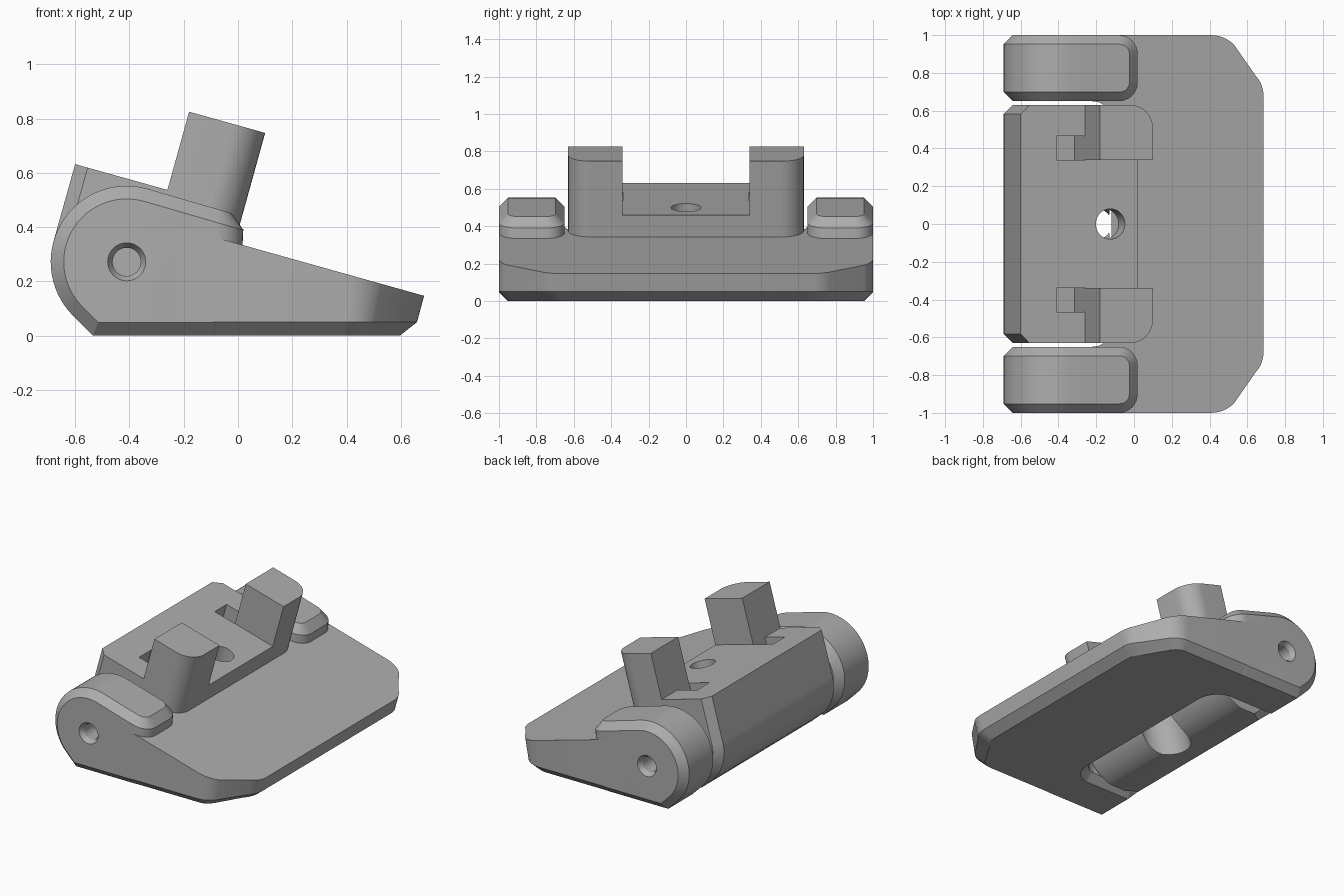
import bpy, bmesh, math
from mathutils import Matrix, Vector

if "Cube" in bpy.data.objects:
    bpy.data.objects.remove(bpy.data.objects["Cube"])

grey = bpy.data.materials.new("plain grey")
grey.diffuse_color = (0.42, 0.42, 0.42, 1)
grey.use_nodes = True
grey.node_tree.nodes["Principled BSDF"].inputs["Base Color"].default_value = grey.diffuse_color
TILT = math.atan(0.28)
PIN = (-0.41, 0.272)          # hinge axis (x, z)
R = 0.28


def to_object(name, bm):
    bmesh.ops.recalc_face_normals(bm, faces=bm.faces[:])
    me = bpy.data.meshes.new(name)
    bm.to_mesh(me)
    bm.free()
    me.materials.append(grey)
    ob = bpy.data.objects.new(name, me)
    bpy.context.collection.objects.link(ob)
    return ob


def arc(cx, cz, r, a0, a1, n):
    return [(cx + r * math.cos(math.radians(a0 + (a1 - a0) * i / n)),
             cz + r * math.sin(math.radians(a0 + (a1 - a0) * i / n))) for i in range(n + 1)]


def prism(profile, y0, y1):
    """Side profile (x, z) extruded along y."""
    bm = bmesh.new()
    f = bm.faces.new([bm.verts.new((x, y0, z)) for x, z in profile])
    g = bmesh.ops.extrude_face_region(bm, geom=[f])
    for v in g["geom"]:
        if isinstance(v, bmesh.types.BMVert):
            v.co.y = y1
    bmesh.ops.recalc_face_normals(bm, faces=bm.faces[:])
    return bm


def loft(rings):
    """Skin equal-length rings of 3D points and cap both ends."""
    bm = bmesh.new()
    rows = [[bm.verts.new(p) for p in r] for r in rings]
    n = len(rows[0])
    for a, b in zip(rows, rows[1:]):
        for i in range(n):
            bm.faces.new((a[i], a[(i + 1) % n], b[(i + 1) % n], b[i]))
    bm.faces.new(rows[0])
    bm.faces.new(rows[-1])
    return bm


def spin(name, steps, matrix):
    """Round cutter from (radius, height) steps."""
    n = 40
    rings = [[matrix @ Vector((r * math.cos(2 * math.pi * i / n),
                               r * math.sin(2 * math.pi * i / n), h))
              for i in range(n)] for r, h in steps]
    return to_object(name, loft(rings))


def tilted_box(name, x, z, y0, y1, back, front, down, up):
    """Box in the tilted block frame, placed at a point on its top."""
    u = (math.cos(TILT), -math.sin(TILT))
    w = (math.sin(TILT), math.cos(TILT))
    pts = [(x + a * u[0] + b * w[0], z + a * u[1] + b * w[1])
           for a, b in ((back, down), (front, down), (front, up), (back, up))]
    return to_object(name, prism(pts, y0, y1))


def cut(ob, cutters):
    for c in cutters:
        m = ob.modifiers.new("cut", "BOOLEAN")
        m.operation, m.solver, m.object = "DIFFERENCE", "EXACT", c
    dg = bpy.context.evaluated_depsgraph_get()
    ob.data = bpy.data.meshes.new_from_object(ob.evaluated_get(dg))
    ob.modifiers.clear()
    for c in cutters:
        bpy.data.objects.remove(c)


def near(v, p):
    return abs(v.co.x - p[0]) < 1e-3 and abs(v.co.z - p[1]) < 1e-3


def bevel(bm, edges, size, segs):
    bmesh.ops.bevel(bm, geom=edges, offset=size, offset_type="OFFSET", segments=segs,
                    profile=0.5, affect="EDGES", clamp_overlap=True)


# screw hole and counterbore follow the tilted block
screw_m = Matrix.Translation((-0.125, 0, 0.5)) @ Matrix.Rotation(TILT, 4, "Y")


def counterbore():
    return spin("counterbore_cutter", [(0.15, -0.8), (0.15, -0.26)], screw_m)


# base plate: plan outline with rounded front corners, chamfered bottom, sloped top
corner = (arc(0.40, 0.83, 0.17, 90, 45, 6) + arc(0.54, 0.68, 0.145, 45, 0, 6))
corner = [(x, y) for x, y in corner]
plan = [(-0.22, 1.0)] + corner
plan = plan + [(x, -y) for x, y in reversed(plan)]


def plate_ring(z, inset):
    out = []
    for x, y in plan:
        lean = max(0, min(1, (x - 0.35) / 0.25))
        nx = x + lean * ((z - 0.145) * 0.27 - inset)
        out.append((nx, y * (1 - inset), z))
    return out


bm = loft([plate_ring(0, 0.05), plate_ring(0.05, 0), plate_ring(0.55, 0)])
res = bmesh.ops.bisect_plane(bm, geom=bm.verts[:] + bm.edges[:] + bm.faces[:],
                             plane_co=(0.685, 0, 0.147), plane_no=(0.28, 0, 1), clear_outer=True)
bmesh.ops.holes_fill(bm, edges=[e for e in bm.edges if e.is_boundary])
base = to_object("base_plate", bm)


# pocket between the ears, flared at the bottom
def pocket_ring(z, o):
    half = arc(-0.22, 0.55, 0.1 + o, 0, 90, 8)
    right = half + [(-0.9, 0.65 + o)]
    return [(x, y, z) for x, y in right] + [(x, -y, z) for x, y in reversed(right)]


pocket = to_object("pocket_cutter", loft([pocket_ring(-0.01, 0.06), pocket_ring(0.05, 0),
                                          pocket_ring(0.9, 0)]))
cut(base, [pocket, counterbore()])

# hinge ears: rounded outline, rounded end, chamfered rim, countersunk pin hole
top_end, bottom_end = (0.022, 0.438), (0.0, 0.0)
ear_profile = arc(*PIN, R, 225, 90 - math.degrees(TILT), 30) + [top_end, bottom_end, (-0.535, 0)]
for side, name in ((-1, "front_ear"), (1, "back_ear")):
    bm = prism(ear_profile, side * 0.65, side * 1.0)
    ends = [e for e in bm.edges if abs(e.verts[0].co.y - e.verts[1].co.y) < 1e-4
            and all(near(v, top_end) or near(v, bottom_end) for v in e.verts)]
    bevel(bm, ends, 0.1, 8)
    rim = [e for e in bm.edges if len(e.link_faces) == 2 and e.calc_face_angle() > math.radians(50)]
    bevel(bm, rim, 0.048, 1)
    ear = to_object(name, bm)
    pin_m = Matrix.Translation((PIN[0], side, PIN[1])) @ Matrix.Rotation(-side * math.pi / 2, 4, "X")
    pin_cut = spin("pin_cutter", [(0.08, 0.01), (0.07, 0), (0.052, -0.03), (0.052, -0.5)], pin_m)
    cut(ear, [pin_cut])

# tilted hinge block with two posts
tip, heel = (0.1, 0.747), (-0.012, 0.342)
left_top = (-0.6, 0.632)
block_profile = ([left_top, (-0.26, 0.537), (-0.18, 0.825), tip, heel, (-0.13, 0.375)]
                 + arc(*PIN, R, 0, -72, 14) + [(-0.345, 0), (-0.525, 0)]
                 + arc(*PIN, R, 225, 180 - math.degrees(TILT), 12))
bm = prism(block_profile, -0.63, 0.63)
flat = [e for e in bm.edges if abs(e.verts[0].co.y - e.verts[1].co.y) < 1e-4]
front = [e for e in flat if all(near(v, tip) or near(v, heel) for v in e.verts)]
bevel(bm, front, 0.13, 10)
rear = [e for e in bm.edges if abs(e.verts[0].co.y - e.verts[1].co.y) < 1e-4
        and abs(abs(e.verts[0].co.y) - 0.63) < 1e-4
        and all(v.co.x < -0.52 for v in e.verts)]
bevel(bm, rear, 0.048, 1)
block = to_object("hinge_block", bm)
cutters = [tilted_box("gap_cutter", -0.26, 0.537, -0.34, 0.34, -0.2, 0.6, 0, 0.6),
           spin("screw_cutter", [(0.08, -0.8), (0.08, 0.2)], screw_m), counterbore()]
for s in (-1, 1):
    cutters.append(tilted_box("slot_cutter", -0.26, 0.537, s * 0.338, s * 0.465,
                              -0.155, 0.0, -0.2, 0.03))
cut(block, cutters)

for ob in list(bpy.context.collection.objects):
    bpy.ops.object.select_all(action="DESELECT")
    ob.select_set(True)
    bpy.context.view_layer.objects.active = ob
    bpy.ops.object.shade_smooth_by_angle(angle=math.radians(25))
